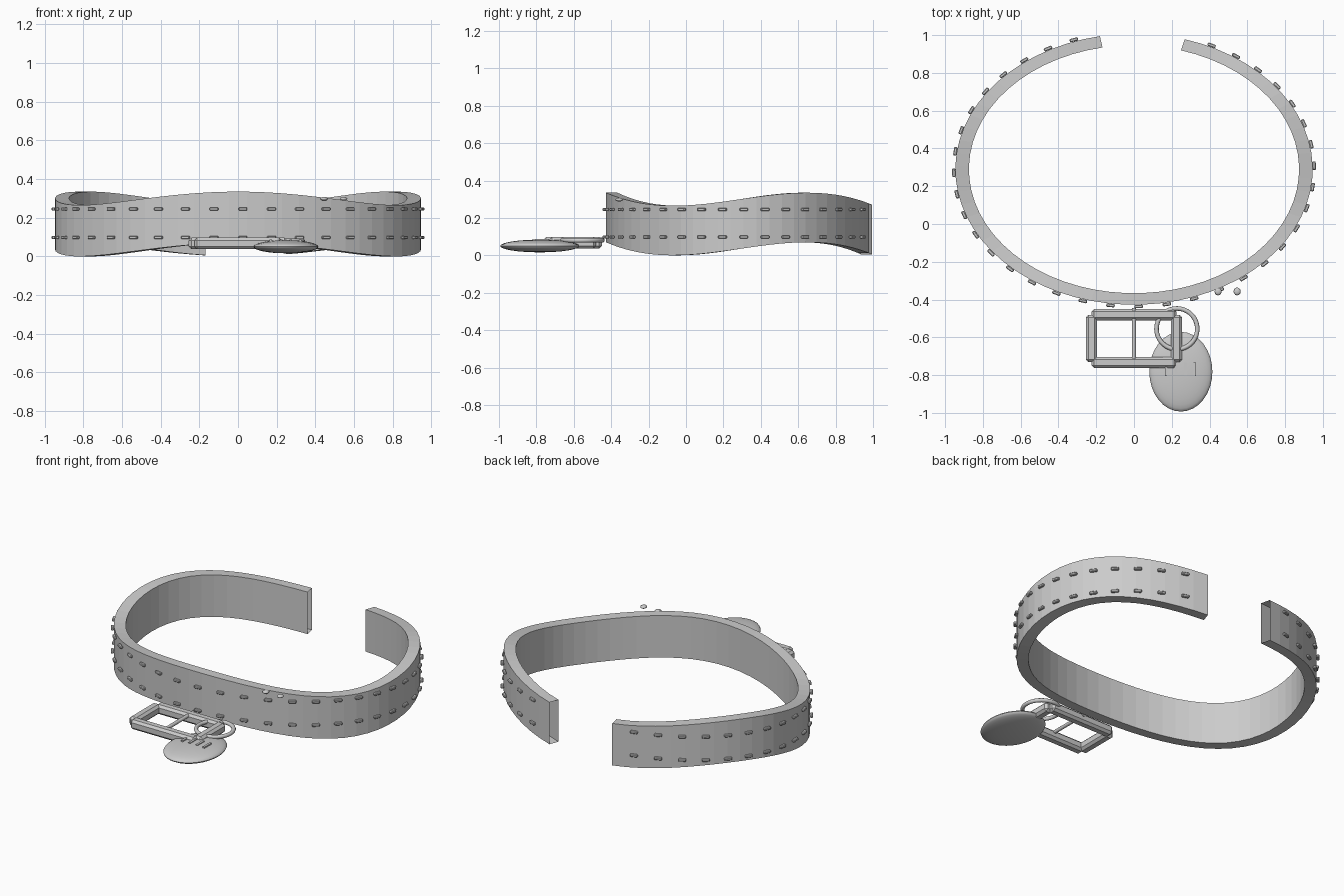
import bpy, bmesh, math
from mathutils import Matrix, Vector

if "Cube" in bpy.data.objects:
    bpy.data.objects.remove(bpy.data.objects["Cube"])

grey = bpy.data.materials.new("plain grey")
grey.diffuse_color = (0.6, 0.6, 0.6, 1)
grey.use_nodes = True
grey.node_tree.nodes["Principled BSDF"].inputs["Base Color"].default_value = grey.diffuse_color
CY = 0.29  # centre of the collar loop


def finish(bm, name, smooth=None):
    me = bpy.data.meshes.new(name)
    bmesh.ops.recalc_face_normals(bm, faces=bm.faces)
    bm.to_mesh(me)
    bm.free()
    me.materials.append(grey)
    ob = bpy.data.objects.new(name, me)
    bpy.context.collection.objects.link(ob)
    if smooth:
        bpy.ops.object.select_all(action='DESELECT')
        ob.select_set(True)
        bpy.context.view_layer.objects.active = ob
        bpy.ops.object.shade_smooth_by_angle(angle=math.radians(smooth))
    return ob


def add_box(bm, size, matrix, bevel=0.0):
    vs = bmesh.ops.create_cube(bm, size=1, matrix=matrix @ Matrix.Diagonal((*size, 1)))['verts']
    if bevel:
        es = list({e for v in vs for e in v.link_edges})
        bmesh.ops.bevel(bm, geom=es, offset=bevel, segments=1, affect='EDGES')


def add_ball(bm, c, r, seg=32, rings=16):
    bmesh.ops.create_uvsphere(bm, u_segments=seg, v_segments=rings, radius=1,
                              matrix=Matrix.Translation(c) @ Matrix.Diagonal((*r, 1)))


# strap: wavy open loop of hollow rectangular section, open at both ends
bm = bmesh.new()
N = 60
prev = None
for i in range(N + 1):
    t = math.radians(-169 + 332.5 * i / N)
    z = 0.1675 + 0.035 * math.cos(3 * t)
    ring = [bm.verts.new(((0.91 + d) * math.sin(t), CY - (0.687 + d * 0.85) * math.cos(t), z + h))
            for d, h in ((0.036, -0.1325), (0.036, 0.1325), (-0.036, 0.1325), (-0.036, -0.1325))]
    if prev:
        for k in range(4):
            bm.faces.new((prev[k], ring[k], ring[(k + 1) % 4], prev[(k + 1) % 4]))
    prev = ring
finish(bm, "strap")

# two rows of stitches
for name, z in (("lower_stitches", 0.098), ("upper_stitches", 0.245)):
    bm = bmesh.new()
    for i in range(36):
        t = math.radians(-160.5 + 9 * i)
        pos = Vector((0.954 * math.sin(t), CY - 0.727 * math.cos(t), z))
        ang = math.atan2(0.727 * math.sin(t), 0.954 * math.cos(t))
        add_box(bm, (0.045, 0.018, 0.017), Matrix.Translation(pos) @ Matrix.Rotation(ang, 4, 'Z'), 0.004)
    finish(bm, name)

# buckle frame: four bevelled bars
bm = bmesh.new()
for y in (-0.48, -0.733):
    add_box(bm, (0.45, 0.06, 0.06), Matrix.Translation((0, y, 0.067)), 0.014)
for x in (-0.225, 0.225):
    add_box(bm, (0.06, 0.25, 0.06), Matrix.Translation((x, -0.606, 0.067)), 0.014)
finish(bm, "buckle_frame")

# buckle pin
bm = bmesh.new()
bmesh.ops.create_cone(bm, cap_ends=True, segments=12, radius1=0.011, radius2=0.011, depth=0.28,
                      matrix=Matrix.Translation((0, -0.585, 0.083)) @ Matrix.Rotation(math.pi / 2, 4, 'X'))
finish(bm, "buckle_pin", 35)

# tag ring
bm = bmesh.new()
M, K = 36, 10
loops = [[bm.verts.new((0.227 + (0.108 + 0.012 * math.cos(b)) * math.cos(a),
                        -0.555 + (0.108 + 0.012 * math.cos(b)) * math.sin(a),
                        0.08 + 0.012 * math.sin(b)))
          for b in (2 * math.pi * j / K for j in range(K))]
         for a in (2 * math.pi * i / M for i in range(M))]
for i in range(M):
    p, q = loops[i], loops[(i + 1) % M]
    for j in range(K):
        bm.faces.new((p[j], q[j], q[(j + 1) % K], p[(j + 1) % K]))
finish(bm, "tag_ring", 60)

# hanging tag with four raised marks
bm = bmesh.new()
add_ball(bm, (0.248, -0.782, 0.05), (0.167, 0.211, 0.034))
finish(bm, "tag", 40)
bm = bmesh.new()
for x in (0.17, 0.222, 0.273, 0.322):
    add_box(bm, (0.014, 0.072, 0.016), Matrix.Translation((x, -0.768, 0.08)))
finish(bm, "tag_marks")

# two small studs
bm = bmesh.new()
for x in (0.445, 0.546):
    add_ball(bm, (x, -0.357, 0.298), (0.019, 0.021, 0.01), 12, 8)
finish(bm, "studs", 60)
